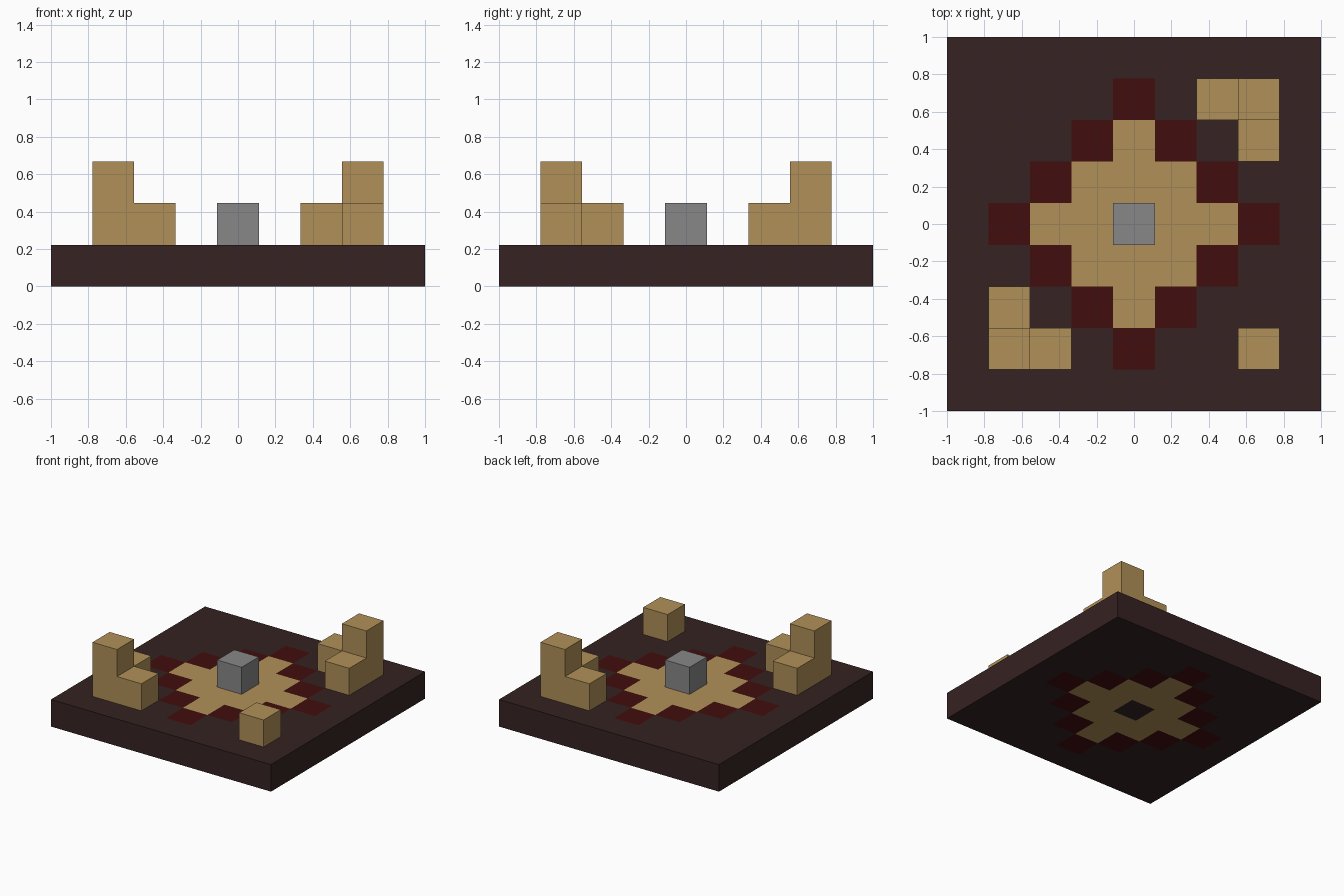
import bpy
import bmesh
from mathutils import Matrix

CELL = 2 / 9  # the board is nine cells wide and one cell thick

cube = bpy.data.objects.get("Cube")
if cube:
    bpy.data.objects.remove(cube, do_unlink=True)


def make_material(name, rgb):
    mat = bpy.data.materials.new(name)
    mat.use_nodes = True
    mat.diffuse_color = (*rgb, 1)
    mat.node_tree.nodes["Principled BSDF"].inputs["Base Color"].default_value = (*rgb, 1)
    return mat


brown = make_material("dark brown", (0.037, 0.016, 0.016))
red = make_material("deep red", (0.054, 0.004, 0.004))
tan = make_material("sand tan", (0.434, 0.279, 0.098))
grey = make_material("stone grey", (0.242, 0.242, 0.242))


def finish(name, bm, mats):
    bmesh.ops.recalc_face_normals(bm, faces=bm.faces)
    mesh = bpy.data.meshes.new(name)
    bm.to_mesh(mesh)
    bm.free()
    for mat in mats:
        mesh.materials.append(mat)
    obj = bpy.data.objects.new(name, mesh)
    bpy.context.collection.objects.link(obj)
    return obj


def add_column(name, col, row, height, mat):
    """Square column standing on one cell of the board, height in cells."""
    bm = bmesh.new()
    place = Matrix.Translation((col * CELL, row * CELL, CELL * (1 + height / 2)))
    size = Matrix.Diagonal((CELL, CELL, CELL * height, 1))
    bmesh.ops.create_cube(bm, size=1, matrix=place @ size)
    return finish(name, bm, [mat])


# Floor slab: a grid of cells extruded upward
bm = bmesh.new()
bmesh.ops.create_grid(bm, x_segments=9, y_segments=9, size=1)
extruded = bmesh.ops.extrude_face_region(bm, geom=bm.faces[:], use_keep_orig=True)
top_verts = [g for g in extruded["geom"] if isinstance(g, bmesh.types.BMVert)]
bmesh.ops.translate(bm, verts=top_verts, vec=(0, 0, CELL))

# Diamond inlay: tan inside, a red border, brown at the centre and elsewhere
for face in bm.faces:
    c = face.calc_center_median()
    steps = round((abs(c.x) + abs(c.y)) / CELL)
    on_rim = max(abs(c.x), abs(c.y)) > 0.99
    if on_rim or steps == 0 or steps > 3:
        face.material_index = 0
    else:
        face.material_index = 1 if steps == 3 else 2
finish("floor_slab", bm, [brown, red, tan])

# Central stone
add_column("center_stone", 0, 0, 1, grey)

# Ruined corner walls: a tall corner with a low block on each side
for label, s in (("front_right", -1), ("back_left", 1)):
    add_column(label + "_corner_pillar", 3 * s, 3 * s, 2, tan)
    add_column(label + "_low_wall_x", 2 * s, 3 * s, 1, tan)
    add_column(label + "_low_wall_y", 3 * s, 2 * s, 1, tan)

# Single stump on the remaining front corner
add_column("front_left_stump", 3, -3, 1, tan)
